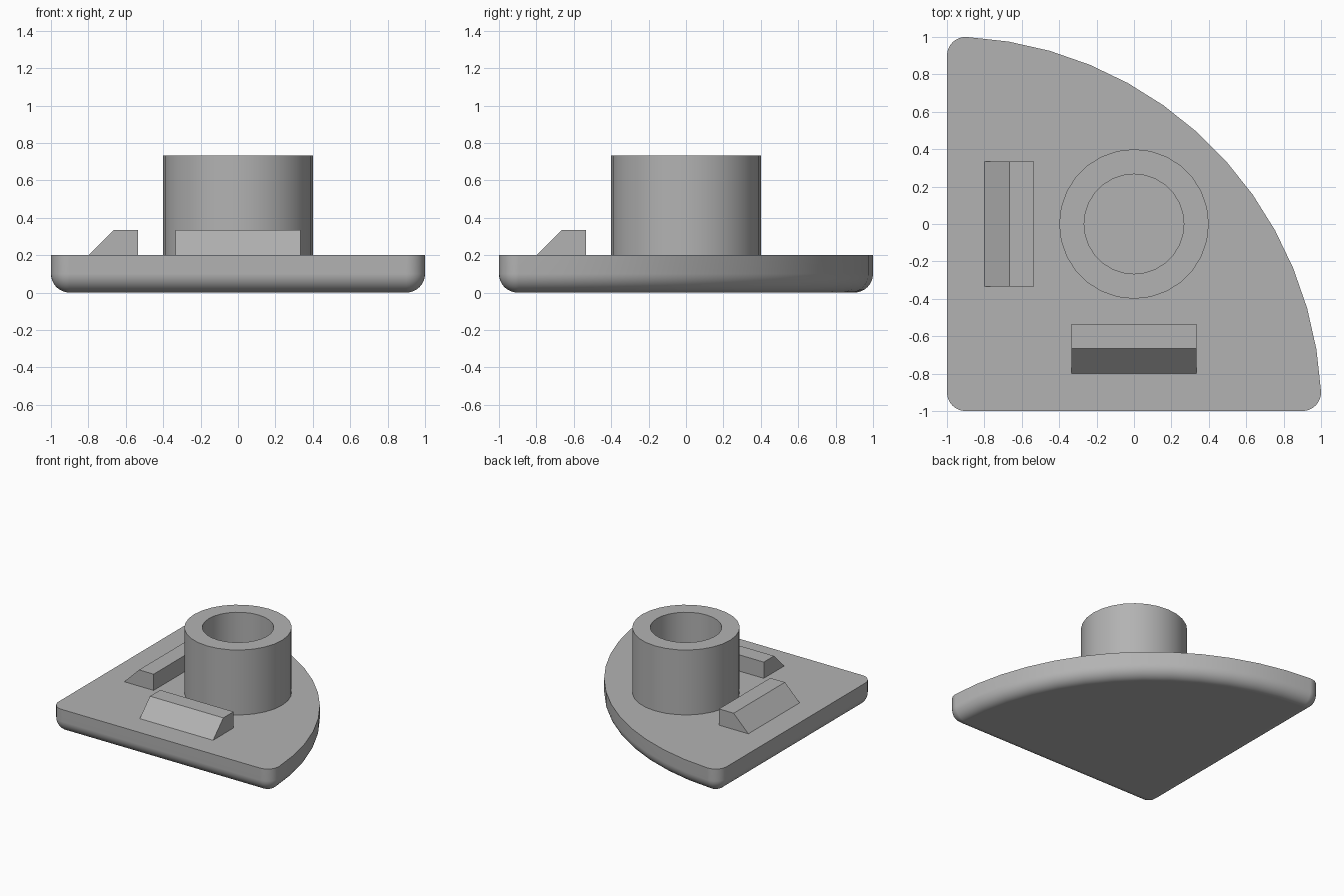
import bpy, bmesh, math
from mathutils import Matrix, Vector

default = bpy.data.objects.get("Cube")
if default:
    bpy.data.objects.remove(default, do_unlink=True)

GREY = (0.45, 0.45, 0.45, 1)
grey = bpy.data.materials.new("plain grey")
grey.use_nodes = True
grey.diffuse_color = GREY
grey.node_tree.nodes["Principled BSDF"].inputs["Base Color"].default_value = GREY

U = 1 / 15          # design module
PLATE_TOP = 3 * U
R = 0.1             # corner and bottom edge radius


def finish(name, bm, smooth=True):
    bmesh.ops.remove_doubles(bm, verts=bm.verts, dist=1e-5)
    bmesh.ops.recalc_face_normals(bm, faces=bm.faces)
    mesh = bpy.data.meshes.new(name)
    bm.to_mesh(mesh)
    bm.free()
    mesh.materials.append(grey)
    obj = bpy.data.objects.new(name, mesh)
    bpy.context.collection.objects.link(obj)
    if smooth:
        bpy.ops.object.select_all(action="DESELECT")
        obj.select_set(True)
        bpy.context.view_layer.objects.active = obj
        bpy.ops.object.shade_smooth_by_angle(angle=math.radians(35))
        mod = obj.modifiers.new("even normals", "WEIGHTED_NORMAL")
        mod.keep_sharp = True
    return obj


def arc(cx, cy, r, start, end, steps):
    angles = [math.radians(start + (end - start) * i / steps) for i in range(steps + 1)]
    return [(cx + r * math.cos(a), cy + r * math.sin(a)) for a in angles]


def skin(bm, rings, closed=False):
    """Join successive rings of points with quads; return the vertex rings."""
    loops = [[bm.verts.new(p) for p in ring] for ring in rings]
    pairs = list(zip(loops, loops[1:]))
    if closed:
        pairs.append((loops[-1], loops[0]))
    for a, b in pairs:
        n = len(a)
        for i in range(n):
            j = (i + 1) % n
            bm.faces.new((a[i], a[j], b[j], b[i]))
    return loops


# Quarter-disc plate with rounded corners and a rounded bottom edge
def plate_outline(inset, z):
    c = 1 - R
    reach = math.hypot(1 + c, R)
    tilt = math.degrees(math.atan2(R, 1 + c))
    r = R - inset
    points = arc(-c, -c, r, 180, 270, 8)
    points += arc(c, -c, r, -90, tilt, 8)
    points += arc(-1, -1, reach + r, tilt, 90 - tilt, 13)[1:-1]
    points += arc(-c, c, r, 90 - tilt, 180, 8)
    return [(x, y, z) for x, y in points]


bm = bmesh.new()
rings = []
for i in range(9):
    a = math.pi / 2 * i / 8
    # stop just short of a full inset so every ring stays distinct
    inset = (R - 0.0005) * (1 - math.sin(a))
    rings.append(plate_outline(inset, R * (1 - math.cos(a))))
rings.append(plate_outline(0, PLATE_TOP))
loops = skin(bm, rings)
bm.faces.new(loops[0])
bm.faces.new(loops[-1])
finish("base_plate", bm)

# Hollow round boss, open at the top with the plate as its floor
bm = bmesh.new()
SIDES = 28
section = [(6 * U, PLATE_TOP), (6 * U, 11 * U), (4 * U, 11 * U), (4 * U, PLATE_TOP)]
skin(bm, [[(x, y, z) for x, y in arc(0, 0, r, 0, 360, SIDES)[:-1]] for r, z in section])
finish("round_boss", bm)


# Wedge stops with a sloping outer face, one beside each straight edge
def wedge(name, turn):
    bm = bmesh.new()
    profile = [(-12, 3), (-10, 5), (-8, 5), (-8, 3)]
    ends = skin(bm, [[(x * U, s * 5 * U, z * U) for x, z in profile] for s in (-1, 1)])
    for end in ends:
        bm.faces.new(end)
    bmesh.ops.rotate(bm, verts=bm.verts, cent=Vector(),
                     matrix=Matrix.Rotation(math.radians(turn), 3, "Z"))
    finish(name, bm, smooth=False)


wedge("right_wedge_stop", 0)
wedge("front_wedge_stop", 90)
